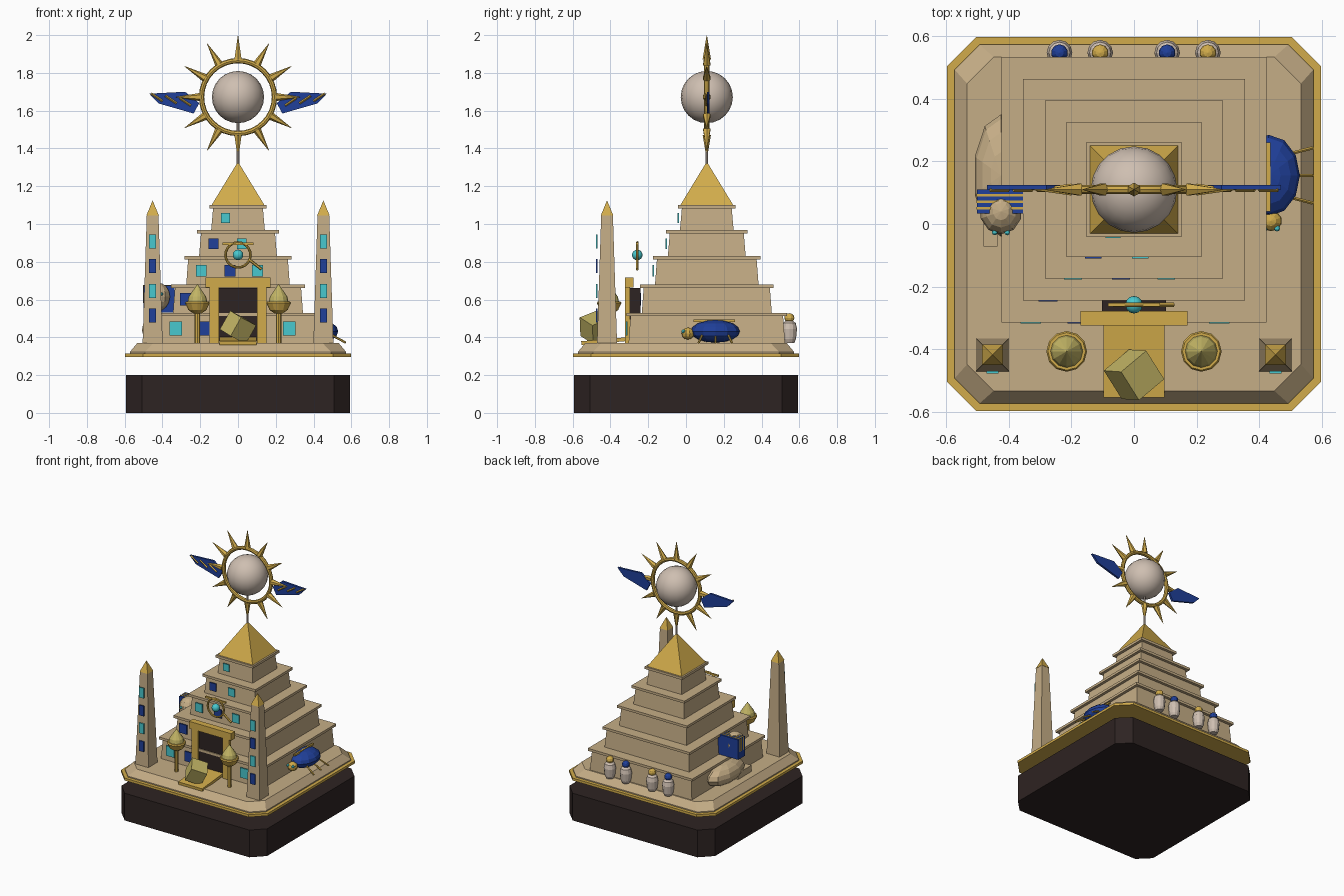
import bpy, bmesh, math
from math import sin, cos, pi, radians
from mathutils import Vector, Euler

cube = bpy.data.objects.get("Cube")
if cube:
    bpy.data.objects.remove(cube, do_unlink=True)


def material(name, *rgb):
    m = bpy.data.materials.new(name)
    m.use_nodes = True
    m.diffuse_color = (*rgb, 1)
    m.node_tree.nodes["Principled BSDF"].inputs["Base Color"].default_value = (*rgb, 1)
    return m


SAND = material("sandstone", 0.56, 0.42, 0.24)
GOLD = material("gold", 0.64, 0.41, 0.07)
BLUE = material("lapis_blue", 0.014, 0.05, 0.32)
CYAN = material("turquoise", 0.065, 0.58, 0.62)
DARK = material("dark_base", 0.027, 0.017, 0.016)
PALE = material("pale_stone", 0.62, 0.52, 0.44)
BRASS = material("pale_brass", 0.54, 0.46, 0.13)


def finish(name, bm, mat, loc=(0, 0, 0), rot=(0, 0, 0), smooth=False):
    bmesh.ops.recalc_face_normals(bm, faces=bm.faces)
    for f in bm.faces:
        f.smooth = smooth
    mesh = bpy.data.meshes.new(name)
    bm.to_mesh(mesh)
    bm.free()
    mesh.materials.append(mat)
    ob = bpy.data.objects.new(name, mesh)
    ob.location, ob.rotation_euler = loc, rot
    bpy.context.collection.objects.link(ob)
    return ob


def box(name, mat, loc, size, rot=(0, 0, 0)):
    bm = bmesh.new()
    bmesh.ops.create_cube(bm, size=1)
    bmesh.ops.scale(bm, vec=size, verts=bm.verts)
    return finish(name, bm, mat, loc, rot)


def ball(name, mat, loc, radii, seg=12, rings=8, smooth=False):
    bm = bmesh.new()
    bmesh.ops.create_uvsphere(bm, u_segments=seg, v_segments=rings, radius=1)
    bmesh.ops.scale(bm, vec=radii, verts=bm.verts)
    return finish(name, bm, mat, loc, smooth=smooth)


def rod(name, mat, a, b, r1, r2, seg=6):
    a, b = Vector(a), Vector(b)
    bm = bmesh.new()
    bmesh.ops.create_cone(bm, cap_ends=True, segments=seg, radius1=r1, radius2=r2, depth=(b - a).length)
    return finish(name, bm, mat, (a + b) / 2, (b - a).to_track_quat("Z", "Y").to_euler())


def square(r):
    return [(r, r), (-r, r), (-r, -r), (r, -r)]


def octagon(r, cut):
    k = r - cut
    return [(r, k), (k, r), (-k, r), (-r, k), (-r, -k), (-k, -r), (k, -r), (r, -k)]


def circle(r, n=12):
    return [(r * cos(2 * pi * i / n), r * sin(2 * pi * i / n)) for i in range(n)]


def stack(name, mat, levels, loc=(0, 0, 0)):
    """Skin a pile of matching outlines, each given as (outline, height)."""
    bm = bmesh.new()
    rows = [[bm.verts.new((x, y, z)) for x, y in pts] for pts, z in levels]
    n = len(rows[0])
    for low, high in zip(rows, rows[1:]):
        for i in range(n):
            j = (i + 1) % n
            bm.faces.new((low[i], low[j], high[j], high[i]))
    bm.faces.new(rows[0])
    bm.faces.new(rows[-1])
    bmesh.ops.remove_doubles(bm, verts=bm.verts, dist=1e-4)
    return finish(name, bm, mat, loc)


def ring(name, mat, loc, major, minor, seg):
    bpy.ops.mesh.primitive_torus_add(location=loc, rotation=(pi / 2, 0, 0), major_radius=major,
                                     minor_radius=minor, major_segments=seg, minor_segments=8)
    ob = bpy.context.object
    ob.name = name
    ob.data.materials.append(mat)
    bpy.ops.object.shade_smooth_by_angle()


# Floating plinth and terrace
stack("dark_plinth", DARK, [(octagon(0.592, 0.085), 0), (octagon(0.592, 0.085), 0.2)])
stack("gold_trim", GOLD, [(octagon(0.597, 0.093), 0.296), (octagon(0.597, 0.093), 0.314)])
stack("terrace", SAND, [(octagon(0.573, 0.08), 0.308), (octagon(0.573, 0.08), 0.322),
                        (octagon(0.533, 0.085), 0.37)])

# Stepped pyramid: tapered bodies with overhanging lips
CY = 0.11
HALVES = [0.424, 0.354, 0.284, 0.216, 0.152]
TOPS = [0.37, 0.53, 0.68, 0.83, 0.968, 1.1]
for i, h in enumerate(HALVES):
    z0, z1 = TOPS[i], TOPS[i + 1]
    stack(f"tier_body_{i}", SAND, [(square(h - 0.01), z0), (square(h - 0.02), z1 - 0.018)], (0, CY, 0))
    stack(f"tier_lip_{i}", SAND, [(square(h), z1 - 0.018), (square(h), z1)], (0, CY, 0))
stack("gold_cap", GOLD, [(square(0.14), 1.1), (square(0), 1.33)], (0, CY, 0))

# Wall tiles: tier, centre x, colour
for t, x, mat in [(0, -0.33, CYAN), (0, -0.18, BLUE), (0, 0.272, CYAN), (1, -0.275, BLUE),
                  (2, -0.195, CYAN), (2, -0.042, BLUE), (2, 0.103, CYAN),
                  (3, -0.13, BLUE), (3, 0.02, CYAN), (4, -0.067, CYAN)]:
    s = 0.072 - 0.005 * t
    z = (TOPS[t] + TOPS[t + 1]) / 2 - 0.003
    box("wall_tile", mat, (x, CY - HALVES[t] + 0.001, z), (s * 0.92, 0.009, s))

# Sun disc: rod, orb, ring, rays and wings
SUN = Vector((0, CY, 1.672))
rod("sun_rod", PALE, (0, CY, 1.31), (0, CY, 1.55), 0.007, 0.007, 8)
ball("sun_orb", PALE, SUN, (0.138,) * 3, 20, 12, True)
ring("sun_ring", GOLD, SUN, 0.193, 0.014, 32)
for q in range(12):
    a = radians(q * 30)
    d = Vector((sin(a), 0, cos(a)))
    rod("sun_ray", GOLD, SUN + d * 0.2, SUN + d * 0.327, 0.022, 0.001)
WING = [(0.205, 1.64), (0.28, 1.70), (0.47, 1.69), (0.42, 1.638), (0.235, 1.585)]
for s in (-1, 1):
    bm = bmesh.new()
    face = bm.faces.new([bm.verts.new((s * x, CY, z)) for x, z in WING])
    out = bmesh.ops.extrude_face_region(bm, geom=[face])["geom"]
    bmesh.ops.translate(bm, vec=(0, 0.015, 0), verts=[v for v in out if isinstance(v, bmesh.types.BMVert)])
    finish("wing", bm, BLUE)
    for k in range(3):
        x = 0.25 + 0.075 * k
        rod("wing_quill", GOLD, (s * x, CY - 0.002, 1.627 + 0.012 * k),
            (s * (x + 0.06), CY - 0.002, 1.667 + 0.012 * k), 0.006, 0.006, 4)

# Obelisks with inlaid panels
for s in (-1, 1):
    at = (s * 0.452, -0.418, 0)
    stack("obelisk", SAND, [(square(0.053), 0.37), (square(0.031), 1.045)], at)
    stack("obelisk_tip", GOLD, [(square(0.033), 1.045), (square(0), 1.125)], at)
    for k in range(4):
        box("obelisk_panel", (BLUE, CYAN)[k % 2], (at[0], -0.473, 0.515 + 0.131 * k), (0.037, 0.008, 0.075))

# Doorway, ramp and tilted block
box("door", DARK, (0, -0.275, 0.52), (0.205, 0.066, 0.28))
box("lintel", GOLD, (0, -0.301, 0.69), (0.342, 0.046, 0.052))
for s in (-1, 1):
    box("door_pillar", GOLD, (s * 0.126, -0.31, 0.517), (0.05, 0.026, 0.3))
box("ramp", GOLD, (0, -0.432, 0.38), (0.195, 0.245, 0.02), (radians(5), 0, 0))
box("tilted_block", BRASS, (0, -0.482, 0.453), (0.113,) * 3, (radians(20), radians(22), radians(40)))

# Fire bowls on posts
for s in (-1, 1):
    at = (s * 0.215, -0.407, 0)
    rod("lamp_post", GOLD, (at[0], at[1], 0.37), (at[0], at[1], 0.54), 0.014, 0.014, 8)
    stack("lamp_bowl", GOLD, [(circle(0.02), 0.525), (circle(0.048), 0.545), (circle(0.065), 0.582),
                              (circle(0.06), 0.59)], at)
    stack("lamp_flame", BRASS, [(circle(0.052), 0.588), (circle(0.046), 0.615), (circle(0), 0.683)], at)

# Floating eye charm
EYE = Vector((0, -0.258, 0.836))
ring("eye_ring", GOLD, EYE, 0.066, 0.007, 24)
ball("eye_pupil", CYAN, EYE, (0.028,) * 3, 12, 8, True)
box("eye_brow", GOLD, EYE + Vector((0, 0, 0.059)), (0.165, 0.012, 0.012))
rod("eye_tail", GOLD, EYE + Vector((0.06, 0, -0.025)), EYE + Vector((0.125, 0, -0.076)), 0.008, 0.008)

# Beetle on the left terrace
ball("beetle_shell", BLUE, (0.43, 0.155, 0.432), (0.1, 0.13, 0.06), 12, 8)
box("beetle_seam", GOLD, (0.43, 0.15, 0.488), (0.012, 0.22, 0.012))
ball("beetle_head", GOLD, (0.437, 0.01, 0.42), (0.036, 0.033, 0.032), 10, 6)
for s in (-1, 1):
    ball("beetle_eye", CYAN, (0.437 + s * 0.02, -0.014, 0.432), (0.01,) * 3, 8, 6)
    for k in (-1, 0, 1):
        rod("beetle_leg", GOLD, (0.43 + s * 0.07, 0.155 + k * 0.07, 0.41),
            (0.43 + s * 0.14, 0.155 + k * 0.088, 0.372), 0.006, 0.006)

# Crouching guardian on the right terrace
GX = -0.425
ball("guardian_body", SAND, (GX, 0.155, 0.44), (0.088, 0.195, 0.075), 10, 8)
ball("guardian_head", SAND, (GX, 0.04, 0.615), (0.068, 0.073, 0.075), 10, 8)
box("guardian_headdress", BLUE, (GX + 0.006, 0.072, 0.603), (0.165, 0.076, 0.145))
for k in range(3):
    box("headdress_stripe", GOLD, (GX + 0.006, 0.05 + 0.021 * k, 0.63), (0.168, 0.008, 0.096))
for s in (-1, 1):
    box("guardian_paw", SAND, (GX + s * 0.034, 0.005, 0.393), (0.045, 0.155, 0.046))
    ball("guardian_eye", CYAN, (GX + s * 0.02, -0.027, 0.63), (0.009,) * 3, 8, 6)

# Lidded jars along the back
for x, mat in [(-0.238, BLUE), (-0.108, GOLD), (0.106, BLUE), (0.236, GOLD)]:
    at = (x, 0.547, 0)
    stack("jar", PALE, [(circle(0.026), 0.37), (circle(0.035), 0.39), (circle(0.041), 0.445),
                        (circle(0.034), 0.475), (circle(0.02), 0.487)], at)
    ball("jar_lid", mat, (x, 0.547, 0.503), (0.027, 0.027, 0.025), 10, 6)
